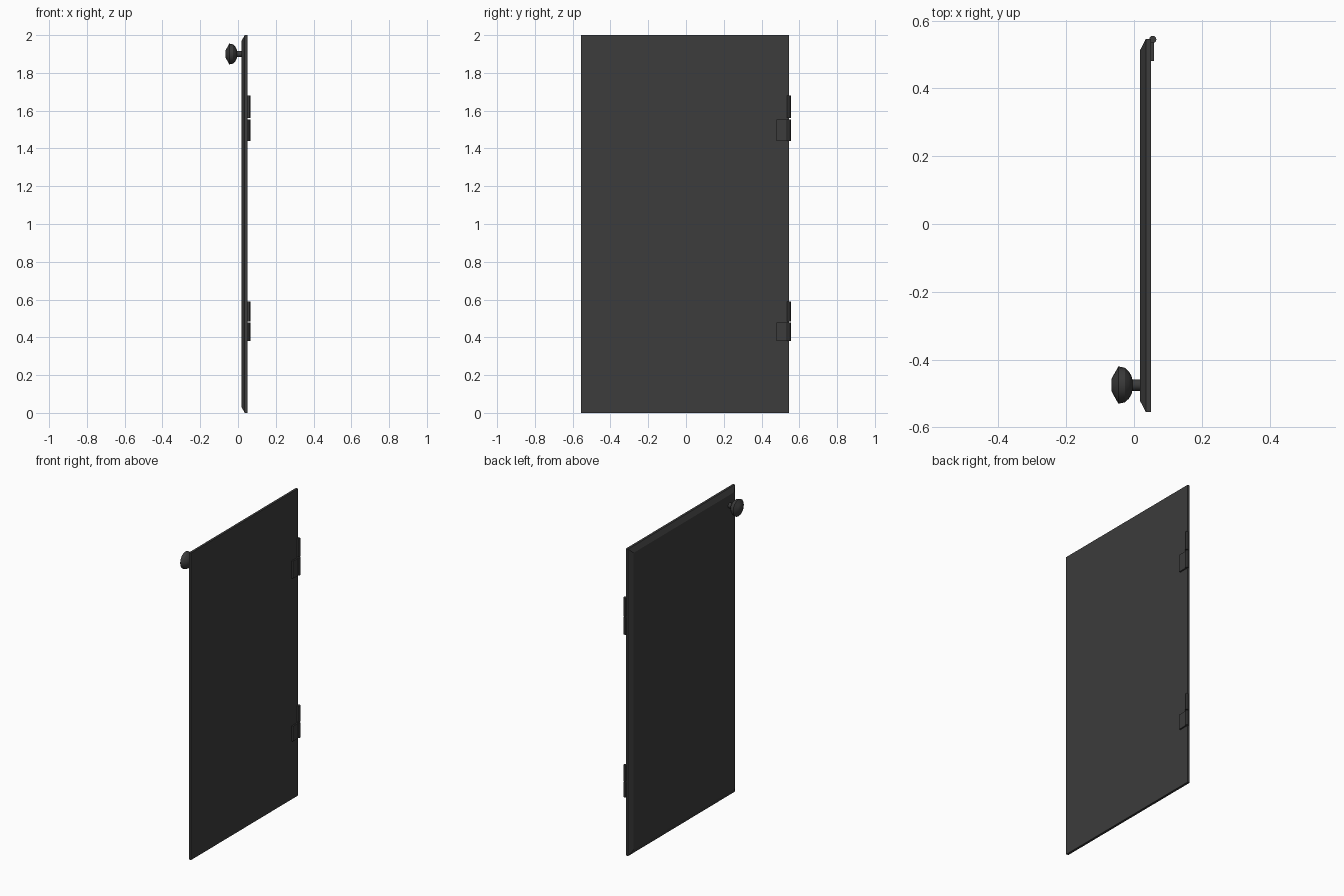
import bpy, bmesh, math
from mathutils import Matrix

if "Cube" in bpy.data.objects:
    bpy.data.objects.remove(bpy.data.objects["Cube"])

dark = bpy.data.materials.new("dark_grey")
dark.diffuse_color = (0.045, 0.045, 0.045, 1)
dark.use_nodes = True
dark.node_tree.nodes["Principled BSDF"].inputs["Base Color"].default_value = dark.diffuse_color


def finish(name, bm):
    bmesh.ops.recalc_face_normals(bm, faces=bm.faces)
    mesh = bpy.data.meshes.new(name)
    bm.to_mesh(mesh)
    bm.free()
    mesh.materials.append(dark)
    ob = bpy.data.objects.new(name, mesh)
    bpy.context.collection.objects.link(ob)
    return ob


def smooth(ob, angle=30):
    bpy.ops.object.select_all(action='DESELECT')
    bpy.context.view_layer.objects.active = ob
    ob.select_set(True)
    bpy.ops.object.shade_smooth_by_angle(angle=math.radians(angle))


def loft(bm, rings):
    # joins matching rings of points and caps both ends
    rows = [[bm.verts.new(p) for p in r] for r in rings]
    n = len(rows[0])
    for a, b in zip(rows, rows[1:]):
        for i in range(n):
            j = (i + 1) % n
            bm.faces.new((a[i], a[j], b[j], b[i]))
    bm.faces.new(rows[0])
    bm.faces.new(rows[-1])


# door panel, with a chamfer round its outer face
def panel_ring(x, inset):
    y0, y1, z0, z1 = -0.555 + inset, 0.546 - inset, inset, 2 - inset
    return [(x, y0, z0), (x, y1, z0), (x, y1, z1), (x, y0, z1)]


bm = bmesh.new()
loft(bm, [panel_ring(0.018, 0.033), panel_ring(0.035, 0), panel_ring(0.05, 0)])
finish("door_panel", bm)

# turned knob and stem, axis along x
profile = [(0.020, 0.017), (-0.005, 0.017), (-0.007, 0.026), (-0.015, 0.040),
           (-0.027, 0.051), (-0.046, 0.055), (-0.060, 0.030), (-0.066, 0.018)]
bm = bmesh.new()
SIDES = 16
loft(bm, [[(x, -0.475 + r * math.cos(2 * math.pi * i / SIDES),
            1.9 + r * math.sin(2 * math.pi * i / SIDES)) for i in range(SIDES)]
          for x, r in profile])
smooth(finish("door_knob", bm))


def barrel(name, z0, z1):
    bm = bmesh.new()
    bmesh.ops.create_cone(bm, cap_ends=True, segments=12, radius1=0.0105,
                          radius2=0.0105, depth=z1 - z0,
                          matrix=Matrix.Translation((0.0555, 0.5445, (z0 + z1) / 2)))
    smooth(finish(name, bm))


def leaf(name, z0, z1, y0):
    bm = bmesh.new()
    y1 = 0.545
    bmesh.ops.create_cube(bm, size=1, matrix=Matrix.Translation(
        (0.0545, (y0 + y1) / 2, (z0 + z1) / 2)) @ Matrix.Diagonal((0.009, y1 - y0, z1 - z0, 1)))
    finish(name, bm)


# two hinges: upper and lower knuckles, with a leaf on the lower one
for label, z0, mid, z1 in (("upper", 1.44, 1.557, 1.68), ("lower", 0.38, 0.481, 0.59)):
    barrel(label + "_hinge_top_knuckle", mid + 0.003, z1)
    barrel(label + "_hinge_bottom_knuckle", z0, mid - 0.003)
    leaf(label + "_hinge_leaf", z0, mid - 0.003, 0.48)
